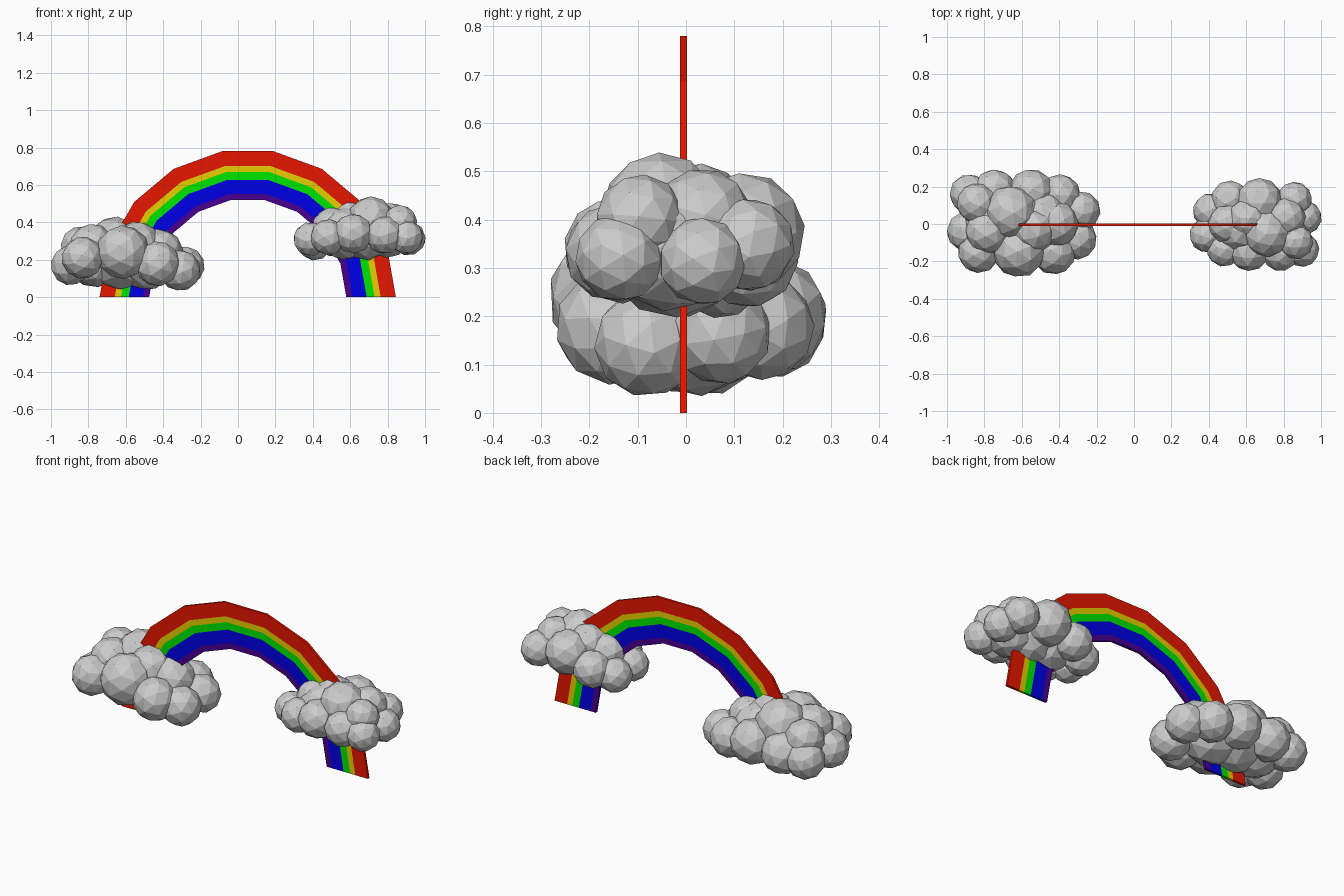
import bpy, bmesh, math, random
from mathutils import Matrix, Euler

if "Cube" in bpy.data.objects:
    bpy.data.objects.remove(bpy.data.objects["Cube"])

random.seed(4)


def material(name, rgb):
    m = bpy.data.materials.new(name)
    m.diffuse_color = (*rgb, 1)
    m.use_nodes = True
    m.node_tree.nodes["Principled BSDF"].inputs["Base Color"].default_value = m.diffuse_color
    return m


def finish(bm, name, mat):
    bmesh.ops.recalc_face_normals(bm, faces=bm.faces[:])
    me = bpy.data.meshes.new(name)
    bm.to_mesh(me)
    bm.free()
    me.materials.append(mat)
    ob = bpy.data.objects.new(name, me)
    bpy.context.collection.objects.link(ob)
    return ob


# Rainbow: five nested nine-sided half rings
CX, Y0, Y1, SEG = 0.052, -0.012, 0.002, 9
BANDS = [("red", 0.792, 0.711, (0.8, 0.008, 0.0)),
         ("yellow", 0.711, 0.678, (0.8, 0.62, 0.0)),
         ("green", 0.678, 0.636, (0.0, 0.8, 0.0)),
         ("blue", 0.636, 0.56, (0.0, 0.0, 0.8)),
         ("purple", 0.56, 0.527, (0.065, 0.0, 0.28))]


def band(name, r_out, r_in, mat):
    bm = bmesh.new()
    rings = []
    for i in range(SEG + 1):
        a = math.pi * i / SEG
        rings.append([bm.verts.new((CX + r * math.cos(a), y, r * math.sin(a)))
                      for r, y in ((r_out, Y0), (r_out, Y1), (r_in, Y1), (r_in, Y0))])
    for a, b in zip(rings, rings[1:]):
        for k in range(4):
            bm.faces.new((a[k], a[(k + 1) % 4], b[(k + 1) % 4], b[k]))
    bm.faces.new(rings[0])
    bm.faces.new(rings[-1])
    return finish(bm, name, mat)


for colour, ro, ri, rgb in BANDS:
    band("rainbow_band_" + colour, ro, ri, material("rainbow " + colour, rgb))

# Cloud puffs: x, y, z, radius
PUFFS = [
    (-.615, -.142, .24, .143), (-.43, -.15, .178, .12), (-.83, -.15, .21, .112),
    (-.31, -.08, .143, .11), (-.285, .07, .165, .106), (-.895, -.04, .17, .106),
    (-.66, .06, .285, .145), (-.78, -.04, .27, .122), (-.88, .16, .178, .106),
    (-.745, .175, .19, .117), (-.55, .17, .2, .123), (-.395, .155, .178, .11),
    (-.42, .0, .24, .125), (-.84, .11, .27, .108), (-.54, -.03, .28, .125),
    # large inner core
    (-.5, .02, .2, .165), (-.63, .03, .21, .175), (-.76, .04, .205, .155),
]
GREY = material("cloud grey", (0.6, 0.6, 0.6))


def cloud(name, centre, scale, turn):
    bm = bmesh.new()
    for x, y, z, r in PUFFS:
        rot = Euler([random.uniform(0, 6.28) for _ in range(3)]).to_matrix().to_4x4()
        bmesh.ops.create_icosphere(bm, subdivisions=2, radius=r * 1.01,
                                   matrix=Matrix.Translation((x + .59, y, z - .235)) @ rot)
    ob = finish(bm, name, GREY)
    ob.location = centre
    ob.scale = (scale,) * 3
    ob.rotation_euler.z = turn


cloud("left_cloud", (-.59, 0, .235), 1, 0)
# The right cloud is a smaller copy turned half round
cloud("right_cloud", (.65, 0, .37), .86, math.pi)
